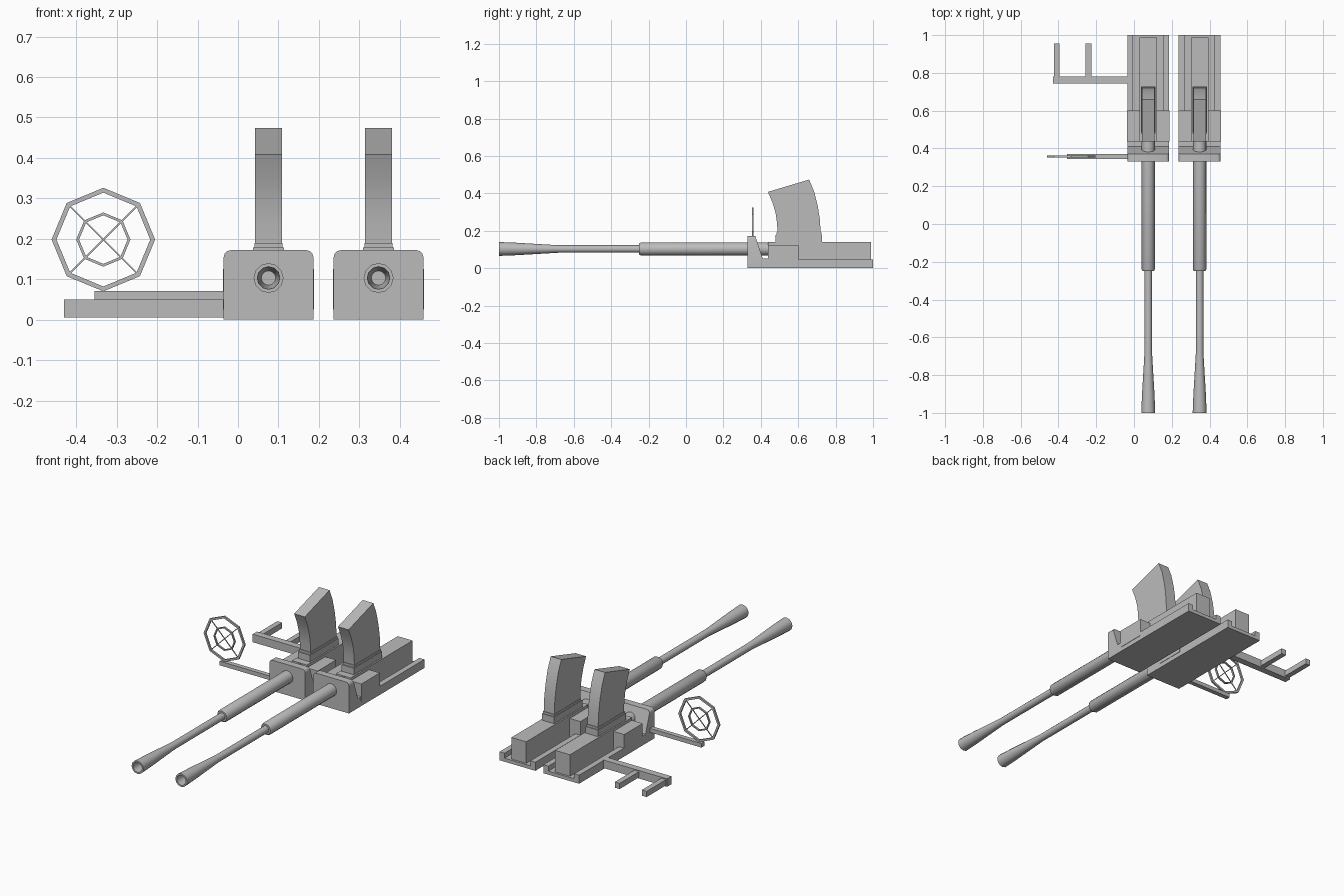
import bpy, bmesh, math
from mathutils import Matrix, Vector

cube = bpy.data.objects.get("Cube")
if cube:
    bpy.data.objects.remove(cube, do_unlink=True)

GREY = (0.5, 0.5, 0.5, 1)
metal = bpy.data.materials.new("grey_metal")
metal.use_nodes = True
metal.diffuse_color = GREY
metal.node_tree.nodes["Principled BSDF"].inputs["Base Color"].default_value = GREY
made = []


def finish(name, bm):
    bmesh.ops.remove_doubles(bm, verts=bm.verts, dist=1e-5)
    bmesh.ops.recalc_face_normals(bm, faces=bm.faces)
    mesh = bpy.data.meshes.new(name)
    bm.to_mesh(mesh)
    bm.free()
    mesh.materials.append(metal)
    ob = bpy.data.objects.new(name, mesh)
    bpy.context.collection.objects.link(ob)
    made.append(ob)
    return ob


def prism(name, points, axis, lo, hi, round_top=0):
    """Extrude a YZ profile along x, or an XZ profile along y."""
    bm = bmesh.new()
    place = (lambda p, d: (d, *p)) if axis == "x" else (lambda p, d: (p[0], d, p[1]))
    face = bm.faces.new([bm.verts.new(place(p, lo)) for p in points])
    ext = bmesh.ops.extrude_face_region(bm, geom=[face])
    step = Vector(place((0, 0), hi - lo))
    for v in ext["geom"]:
        if isinstance(v, bmesh.types.BMVert):
            v.co += step
    if round_top:
        top = max(v.co.z for v in bm.verts)
        edges = [e for e in bm.edges
                 if all(v.co.z > top - 0.001 for v in e.verts)
                 and abs(e.verts[0].co.x - e.verts[1].co.x) < 0.001]
        bmesh.ops.bevel(bm, geom=edges, offset=round_top, segments=3,
                        profile=0.5, affect="EDGES")
    return finish(name, bm)


def box(name, x, y, z):
    return prism(name, [(y[0], z[0]), (y[1], z[0]), (y[1], z[1]), (y[0], z[1])],
                 "x", *x)


def lathe(name, profile, sides, centre):
    """Spin a closed (radius, y) profile about the y axis."""
    bm = bmesh.new()
    rings = []
    for i in range(sides):
        a = math.tau * i / sides
        rings.append([bm.verts.new((centre[0] + r * math.sin(a), centre[1] + y,
                                    centre[2] + r * math.cos(a))) for r, y in profile])
    n = len(profile)
    for i in range(sides):
        a, b = rings[i], rings[(i + 1) % sides]
        for j in range(n):
            k = (j + 1) % n
            if profile[j][0] or profile[k][0]:
                bm.faces.new((a[j], a[k], b[k], b[j]))
    return finish(name, bm)


# Shared profiles
BARREL = [(0, -0.85), (0.018, -0.85), (0.028, -1), (0.037, -1), (0.033, -0.9),
          (0.024, -0.75), (0.02, -0.68), (0.02, -0.245), (0, -0.245)]
SLEEVE = [(0, -0.25), (0.03, -0.25), (0.035, -0.24), (0.035, 0.44), (0, 0.44)]
CRADLE = [(0.33, 0), (0.33, 0.172), (0.37, 0.172), (0.41, 0.053),
          (0.438, 0.053), (0.438, 0)]
CHANNEL = [(-0.111, 0), (-0.111, 0.048), (-0.08, 0.048), (-0.08, 0.02),
           (0.08, 0.02), (0.08, 0.048), (0.111, 0.048), (0.111, 0)]
MAGAZINE = [(0.49, 0.185), (0.487, 0.24), (0.479, 0.295), (0.463, 0.35),
            (0.438, 0.408), (0.658, 0.474), (0.685, 0.41), (0.704, 0.335),
            (0.716, 0.26), (0.72, 0.185)]

# Twin guns
for side, cx in (("right", 0.0755), ("left", 0.3475)):
    lathe(side + "_barrel", BARREL, 12, (cx, 0, 0.103))
    lathe(side + "_barrel_sleeve", SLEEVE, 12, (cx, 0, 0.103))
    prism(side + "_front_cradle", CRADLE, "x", cx - 0.111, cx + 0.111, 0.018)
    prism(side + "_base_channel", [(cx + x, z) for x, z in CHANNEL], "y", 0.438, 1)
    box(side + "_receiver", (cx - 0.046, cx + 0.046), (0.438, 0.988), (0.01, 0.141))
    for s in (-1, 1):
        box(side + "_cheek_block", sorted((cx + s * 0.046, cx + s * 0.113)),
            (0.438, 0.602), (0.025, 0.125))
    box(side + "_magazine_collar", (cx - 0.038, cx + 0.038), (0.478, 0.728), (0.135, 0.178))
    box(side + "_magazine_lip", (cx - 0.035, cx + 0.035), (0.485, 0.724), (0.178, 0.19))
    prism(side + "_magazine", MAGAZINE, "x", cx - 0.033, cx + 0.033)

# Ring sight on its arm
box("sight_arm", (-0.355, -0.03), (0.344, 0.37), (0.048, 0.071))
SIGHT = Vector((-0.333, 0.357, 0.198))
for name, outer, inner in (("outer", 0.128, 0.116), ("inner", 0.067, 0.06)):
    lathe(name + "_sight_ring", [(inner, -0.005), (outer, -0.005),
                                 (outer, 0.005), (inner, 0.005)], 8, SIGHT)
for angle in (45, -45):
    spoke = box("sight_spoke", (-0.12, 0.12), (-0.002, 0.002), (-0.002, 0.002))
    spoke.data.transform(Matrix.Translation(SIGHT)
                         @ Matrix.Rotation(math.radians(angle), 4, "Y"))

# Rear bracket with two grips
box("bracket_arm", (-0.43, -0.03), (0.744, 0.782), (0.005, 0.05))
for x in (-0.409, -0.241):
    box("bracket_grip", (x - 0.015, x + 0.015), (0.782, 0.955), (0.012, 0.044))

# Smooth the round parts while keeping edges crisp
bpy.ops.object.select_all(action="DESELECT")
for ob in made:
    ob.select_set(True)
bpy.context.view_layer.objects.active = made[0]
bpy.ops.object.shade_smooth_by_angle(angle=math.radians(35))
